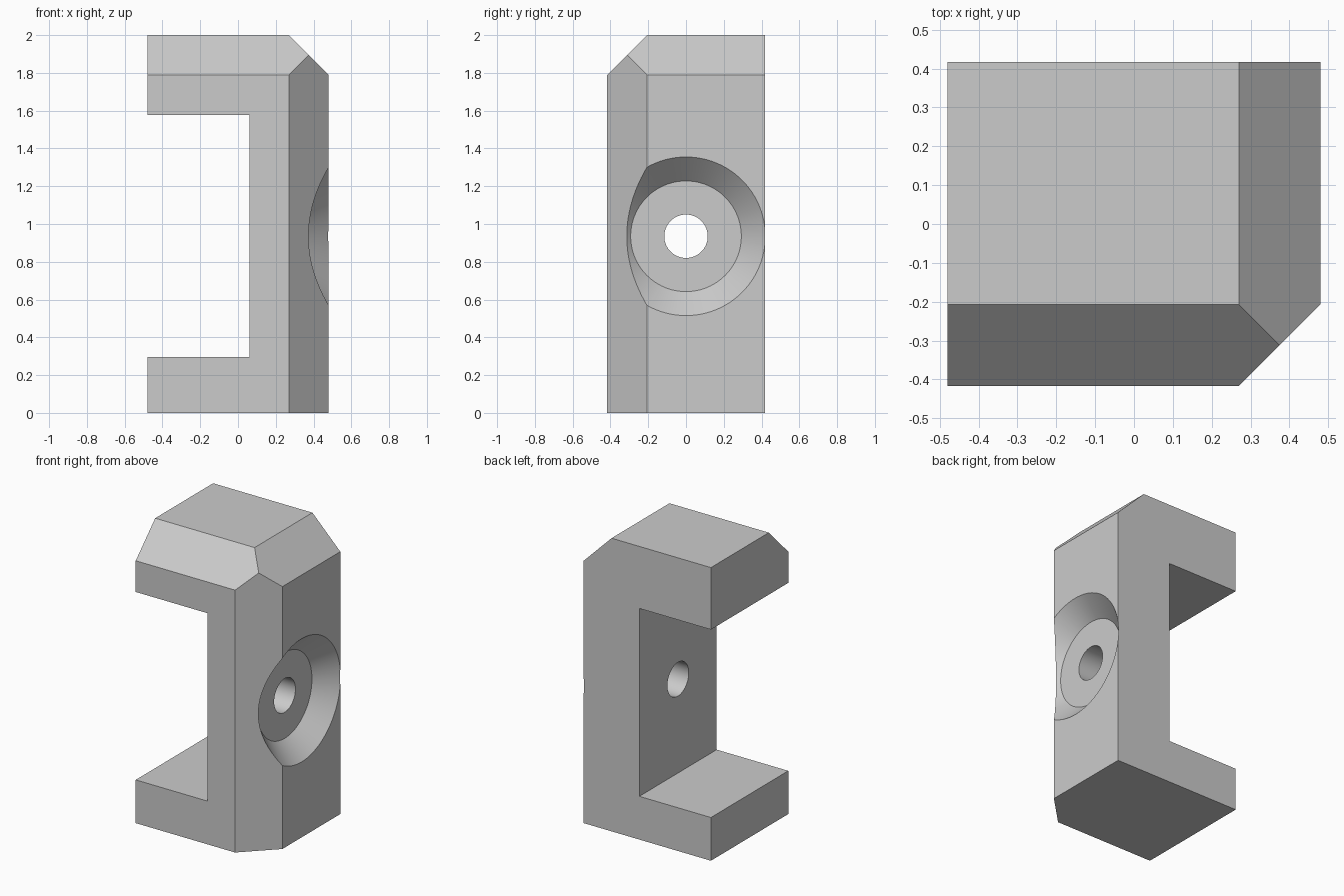
import bpy, bmesh, math
from mathutils import Vector

cube = bpy.data.objects.get("Cube")
if cube:
    bpy.data.objects.remove(cube, do_unlink=True)

HX, HY, TOP = 0.48, 0.417, 2.0     # half width, half depth, height
CHAMFER = 0.21
HOLE_Z = 0.935

grey = bpy.data.materials.new("plain grey")
grey.use_nodes = True
colour = (0.6, 0.6, 0.6, 1)
grey.diffuse_color = colour
grey.node_tree.nodes["Principled BSDF"].inputs["Base Color"].default_value = colour


def make_object(name, bm):
    bmesh.ops.recalc_face_normals(bm, faces=bm.faces)
    mesh = bpy.data.meshes.new(name)
    bm.to_mesh(mesh)
    bm.free()
    mesh.materials.append(grey)
    obj = bpy.data.objects.new(name, mesh)
    bpy.context.collection.objects.link(obj)
    return obj


def chamfer(bm, point, normal):
    """Slice off everything beyond a plane and close the cut."""
    bmesh.ops.bisect_plane(bm, geom=bm.verts[:] + bm.edges[:] + bm.faces[:],
                           plane_co=Vector(point), plane_no=Vector(normal),
                           clear_outer=True)
    bmesh.ops.holes_fill(bm, edges=[e for e in bm.edges if e.is_boundary], sides=0)


# C-shaped bracket: profile extruded front to back
profile = [(-HX, 0), (HX, 0), (HX, TOP), (-HX, TOP),
           (-HX, 1.577), (0.06, 1.577), (0.06, 0.295), (-HX, 0.295)]
bm = bmesh.new()
face = bm.faces.new([bm.verts.new((x, -HY, z)) for x, z in profile])
ext = bmesh.ops.extrude_face_region(bm, geom=[face])
bmesh.ops.translate(bm, vec=(0, 2 * HY, 0),
                    verts=[v for v in ext["geom"] if isinstance(v, bmesh.types.BMVert)])

# Three chamfers meeting at the top front corner
chamfer(bm, (0, -HY, TOP - CHAMFER), (0, -1, 1))
chamfer(bm, (HX, 0, TOP - CHAMFER), (1, 0, 1))
chamfer(bm, (HX, -HY + CHAMFER, 0), (1, -1, 0))
bracket = make_object("bracket", bm)

# Countersunk screw hole: lathed cutter along x, as (x, radius) rings
rings = [(-0.1, 0.115), (0.353, 0.115), (0.353, 0.293), (0.58, 0.52)]
SEGMENTS = 96
bm = bmesh.new()
loops = []
for x, r in rings:
    loops.append([bm.verts.new((x, r * math.cos(a), HOLE_Z + r * math.sin(a)))
                  for a in (math.tau * i / SEGMENTS for i in range(SEGMENTS))])
for a, b in zip(loops, loops[1:]):
    for i in range(SEGMENTS):
        j = (i + 1) % SEGMENTS
        bm.faces.new((a[i], a[j], b[j], b[i]))
bm.faces.new(loops[0])
bm.faces.new(loops[-1])
cutter = make_object("screw_hole_cutter", bm)
cutter.hide_render = True

cut = bracket.modifiers.new("screw hole", 'BOOLEAN')
cut.operation = 'DIFFERENCE'
cut.solver = 'EXACT'
cut.object = cutter

bpy.ops.object.select_all(action='DESELECT')
bracket.select_set(True)
bpy.context.view_layer.objects.active = bracket
bpy.ops.object.modifier_apply(modifier=cut.name)
bpy.data.objects.remove(cutter, do_unlink=True)
bpy.ops.object.shade_smooth_by_angle(angle=math.radians(25))
